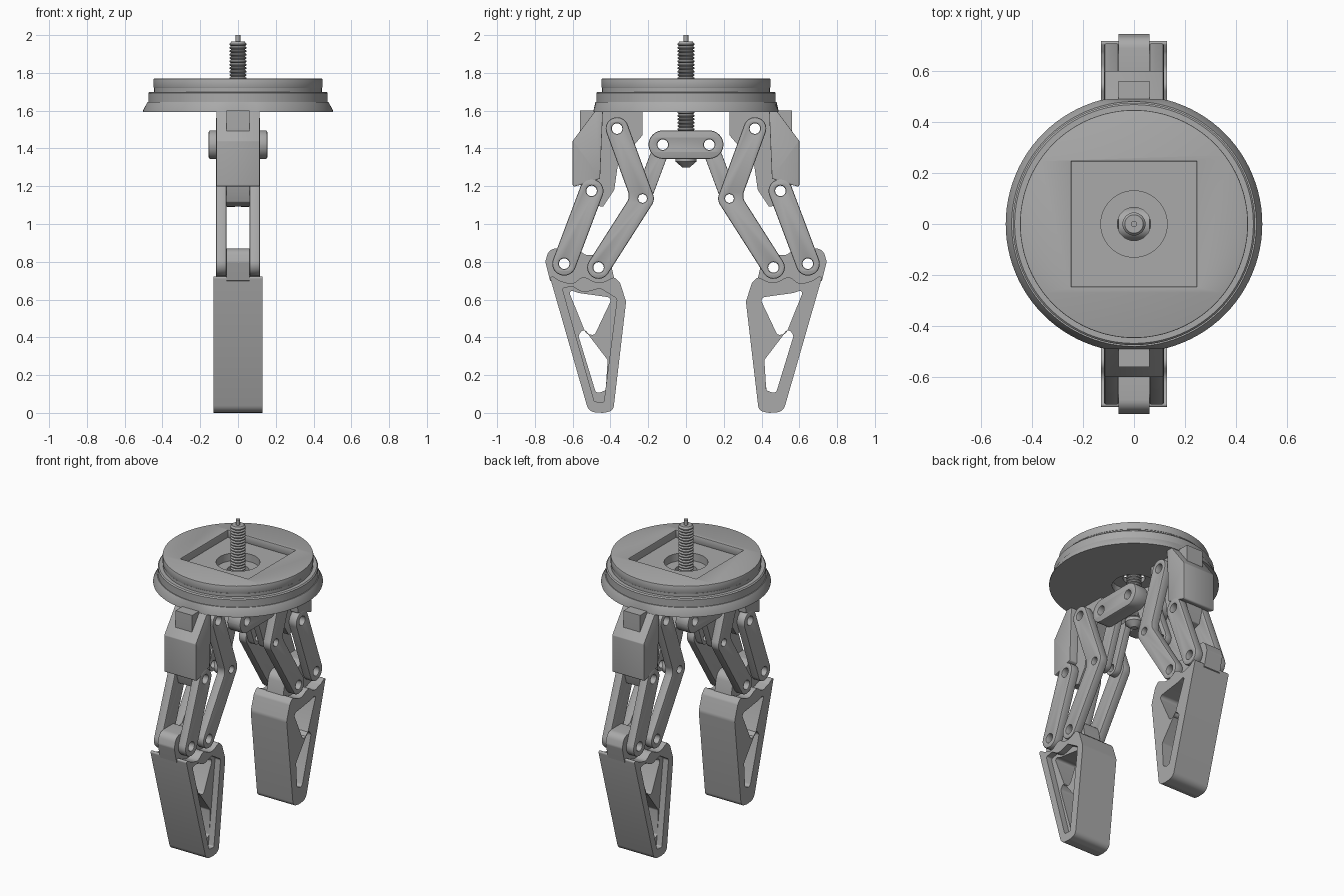
import bpy, bmesh, math
from mathutils import Vector, Matrix

if "Cube" in bpy.data.objects:
    bpy.data.objects.remove(bpy.data.objects["Cube"])

grey = bpy.data.materials.new("plain grey")
grey.use_nodes = True
COLOUR = (0.4, 0.4, 0.4, 1)
grey.diffuse_color = COLOUR
grey.node_tree.nodes["Principled BSDF"].inputs["Base Color"].default_value = COLOUR

# maps a flat outline to the y-z plane, with its thickness along x
SIDEWAYS = Matrix(((0, 0, 1, 0), (1, 0, 0, 0), (0, 1, 0, 0), (0, 0, 0, 1)))


def add_object(name, mesh):
    mesh.shade_smooth()
    mesh.set_sharp_from_angle(angle=math.radians(30))
    mesh.materials.clear()
    mesh.materials.append(grey)
    ob = bpy.data.objects.new(name, mesh)
    bpy.context.collection.objects.link(ob)
    return ob


def rounded(corners, steps=6):
    """Closed outline from (a, b, radius) corners."""
    out = []
    n = len(corners)
    for i, (a, b, r) in enumerate(corners):
        p = Vector((a, b))
        u = Vector(corners[i - 1][:2]) - p
        v = Vector(corners[(i + 1) % n][:2]) - p
        half = u.angle(v) / 2
        d = min(r / math.tan(half), 0.499 * u.length, 0.499 * v.length)
        if d < 0.002:
            out.append(p)
            continue
        u.normalize()
        v.normalize()
        centre = p + (u + v).normalized() * d / math.cos(half)
        start, end = p + u * d - centre, p + v * d - centre
        a0 = math.atan2(start.y, start.x)
        sweep = math.atan2(start.x * end.y - start.y * end.x, start.dot(end))
        for k in range(steps + 1):
            t = a0 + sweep * k / steps
            out.append(centre + start.length * Vector((math.cos(t), math.sin(t))))
    return out


def circle(a, b, r, n=24):
    return [Vector((a + r * math.cos(2 * math.pi * k / n),
                    b + r * math.sin(2 * math.pi * k / n))) for k in range(n)]


def strip(path, w):
    """Round-ended band of half width w along a path."""
    pts = [Vector(p) for p in path]
    ends = (pts[0] - pts[1]).normalized() * w, (pts[-1] - pts[-2]).normalized() * w
    left, right = [], []
    for i, p in enumerate(pts):
        dirs = [(pts[j + 1] - pts[j]).normalized() for j in (i - 1, i) if 0 <= j < len(pts) - 1]
        norms = [Vector((-d.y, d.x)) for d in dirs]
        m = sum(norms, Vector((0, 0))).normalized()
        m = m * w / m.dot(norms[0])
        q = p + (ends[0] if i == 0 else ends[1] if i == len(pts) - 1 else Vector((0, 0)))
        left.append((*(q + m), w))
        right.append((*(q - m), w))
    return rounded(left + right[::-1], 10)


def slab(name, loops, lo, hi, bevel=0.0, matrix=SIDEWAYS):
    """Extrude outline loops (first is the rim, the rest are holes) from lo to hi."""
    cu = bpy.data.curves.new(name, 'CURVE')
    cu.dimensions = '2D'
    cu.fill_mode = 'BOTH'
    cu.extrude = (hi - lo) / 2 - bevel
    cu.bevel_depth = bevel
    cu.bevel_resolution = 1
    cu.offset = -bevel
    for loop in loops:
        sp = cu.splines.new('POLY')
        sp.points.add(len(loop) - 1)
        for pt, co in zip(sp.points, loop):
            pt.co = (co.x, co.y, 0, 1)
        sp.use_cyclic_u = True
    tmp = bpy.data.objects.new(name, cu)
    bpy.context.collection.objects.link(tmp)
    dg = bpy.context.evaluated_depsgraph_get()
    mesh = bpy.data.meshes.new_from_object(tmp.evaluated_get(dg))
    bpy.data.objects.remove(tmp)
    mesh.transform(matrix @ Matrix.Translation((0, 0, (lo + hi) / 2)))
    bm = bmesh.new()
    bm.from_mesh(mesh)
    bmesh.ops.remove_doubles(bm, verts=bm.verts, dist=1e-5)
    bmesh.ops.recalc_face_normals(bm, faces=bm.faces)
    bm.to_mesh(mesh)
    bm.free()
    return add_object(name, mesh)


def lathe(name, profile, closed=False, steps=64, y_limit=9):
    """Turn an (r, z) profile about the z axis."""
    bm = bmesh.new()
    vs = [bm.verts.new((r, 0, z)) for r, z in profile]
    es = [bm.edges.new(p) for p in zip(vs, vs[1:])]
    if closed:
        es.append(bm.edges.new((vs[-1], vs[0])))
    bmesh.ops.spin(bm, geom=vs + es, cent=(0, 0, 0), axis=(0, 0, 1),
                   angle=2 * math.pi, steps=steps)
    bmesh.ops.remove_doubles(bm, verts=bm.verts, dist=1e-5)
    bmesh.ops.recalc_face_normals(bm, faces=bm.faces)
    for v in bm.verts:
        v.co.y = max(-y_limit, min(y_limit, v.co.y))
    mesh = bpy.data.meshes.new(name)
    bm.to_mesh(mesh)
    bm.free()
    return add_object(name, mesh)


# mounting plate: turned flange with a square pocket on top
lathe("base_flange", [(.065, 1.64), (.065, 1.67), (.13, 1.67), (.13, 1.72), (.445, 1.72),
                      (.445, 1.70), (.468, 1.70), (.475, 1.693), (.475, 1.645), (.48, 1.645),
                      (.503, 1.60), (.503, 1.592), (.13, 1.592), (.13, 1.64)],
      closed=True, steps=96, y_limit=.49)
square = rounded([(s * .245, t * .245, 0) for s, t in ((1, 1), (-1, 1), (-1, -1), (1, -1))])
slab("base_top", [circle(0, 0, .447, 96), square], 1.72, 1.77, .004, Matrix())

# lead screw with ridged thread and a thin tip
pitch, top = .018, 1.965
thread = [(0, 1.33)]
for k in range(int((top - 1.33) / pitch)):
    z = 1.33 + k * pitch
    thread += [(.036, z), (.045, z + pitch * .35), (.045, z + pitch * .65)]
thread += [(.036, top), (.012, top), (.012, 2.0), (0, 2.0)]
lathe("lead_screw", thread, steps=32)
lathe("screw_end_nut", [(0, 1.30), (.02, 1.30), (.055, 1.33), (.055, 1.35),
                        (.048, 1.36), (0, 1.36)], steps=32)

# crosshead: two side bars around a centre block
for side in (-1, 1):
    lo, hi = sorted((side * .06, side * .155))
    slab("crosshead_bar", [strip([(-.123, 1.42), (.123, 1.42)], .075),
                           circle(-.123, 1.42, .028), circle(.123, 1.42, .028)], lo, hi, .008)
slab("crosshead_block", [strip([(-.005, 1.42), (.005, 1.42)], .06)], -.07, .07)

# pivots of one arm, as (y, z)
SLIDE, ELBOW, SHOULDER = (.123, 1.42), (.23, 1.135), (.365, 1.505)
HINGE, TIP_OUT, TIP_IN = (.5, 1.175), (.645, .79), (.463, .77)


def pin(p, r=.028):
    return circle(*p, r)


arm = []

# bracket: wide outer shell and narrow inner web
arm.append(slab("bracket_shell", [rounded([
    (.44, 1.60, 0), (.48, 1.60, 0), (.60, 1.44, .01), (.60, 1.195, .01), (.455, 1.24, .01)])],
    -.115, .115, .003))
arm.append(slab("bracket_web", [rounded([
    (.56, 1.60, 0), (.23, 1.60, 0), (.23, 1.47, .01), (.36, 1.32, .02), (.38, 1.18, .02),
    (.44, 1.09, .01), (.53, 1.115, .01), (.565, 1.23, .01)]), pin(HINGE), pin(SHOULDER)],
    -.06, .06))

# paired links on both sides
for side in (-1, 1):
    lo, hi = sorted((side * .06, side * .117))
    arm.append(slab("outer_link", [strip([HINGE, TIP_OUT], .063), pin(HINGE), pin(TIP_OUT)],
                    lo, hi, .008))
    arm.append(slab("bent_link", [strip([SHOULDER, ELBOW, TIP_IN], .06),
                                  pin(SHOULDER), pin(ELBOW, .023), pin(TIP_IN)], lo, hi, .008))
    lo, hi = sorted((side * .015, side * .06))
    arm.append(slab("drive_link", [strip([SLIDE, ELBOW], .045), pin(SLIDE), pin(ELBOW, .023)],
                    lo, hi, .004))

# finger: solid body with two windows, plus a raised rim on one face
body = rounded([(.725, .735, .01), (.67, .70, .05), (.60, .68, .05), (.545, .725, .04),
                (.46, .68, .08), (.38, .72, .02), (.35, .69, .03), (.317, .59, .05),
                (.385, .01, .04), (.44, 0, .02), (.515, .005, .05)])
upper = rounded([(.625, .655, .02), (.57, .635, .04), (.39, .61, .02),
                 (.485, .41, .02), (.53, .42, .02)])
lower = rounded([(.54, .45, .02), (.57, .41, .02), (.475, .10, .02), (.425, .12, .015),
                 (.415, .28, .02)])
pocket = rounded([(.655, .66, .01), (.60, .67, .01), (.545, .635, .06), (.455, .66, .01),
                  (.365, .605, .02), (.435, .055, .01), (.485, .06, .01)])
arm.append(slab("finger_body", [body, upper, lower], -.09, .13))
arm.append(slab("finger_rim", [body, pocket], -.13, -.09))
arm.append(slab("finger_lug", [rounded([
    (.72, .70, 0), (.745, .80, .03), (.725, .87, .06), (.58, .87, .04), (.53, .835, .04),
    (.41, .84, .06), (.375, .69, .02), (.46, .66, 0), (.66, .67, 0)]),
    pin(TIP_OUT), pin(TIP_IN)], -.06, .06))

# second arm is the first turned half way round
for ob in arm:
    twin = ob.copy()
    twin.name = "front_" + ob.name
    ob.name = "back_" + ob.name
    twin.matrix_world = Matrix.Rotation(math.pi, 4, 'Z')
    bpy.context.collection.objects.link(twin)
